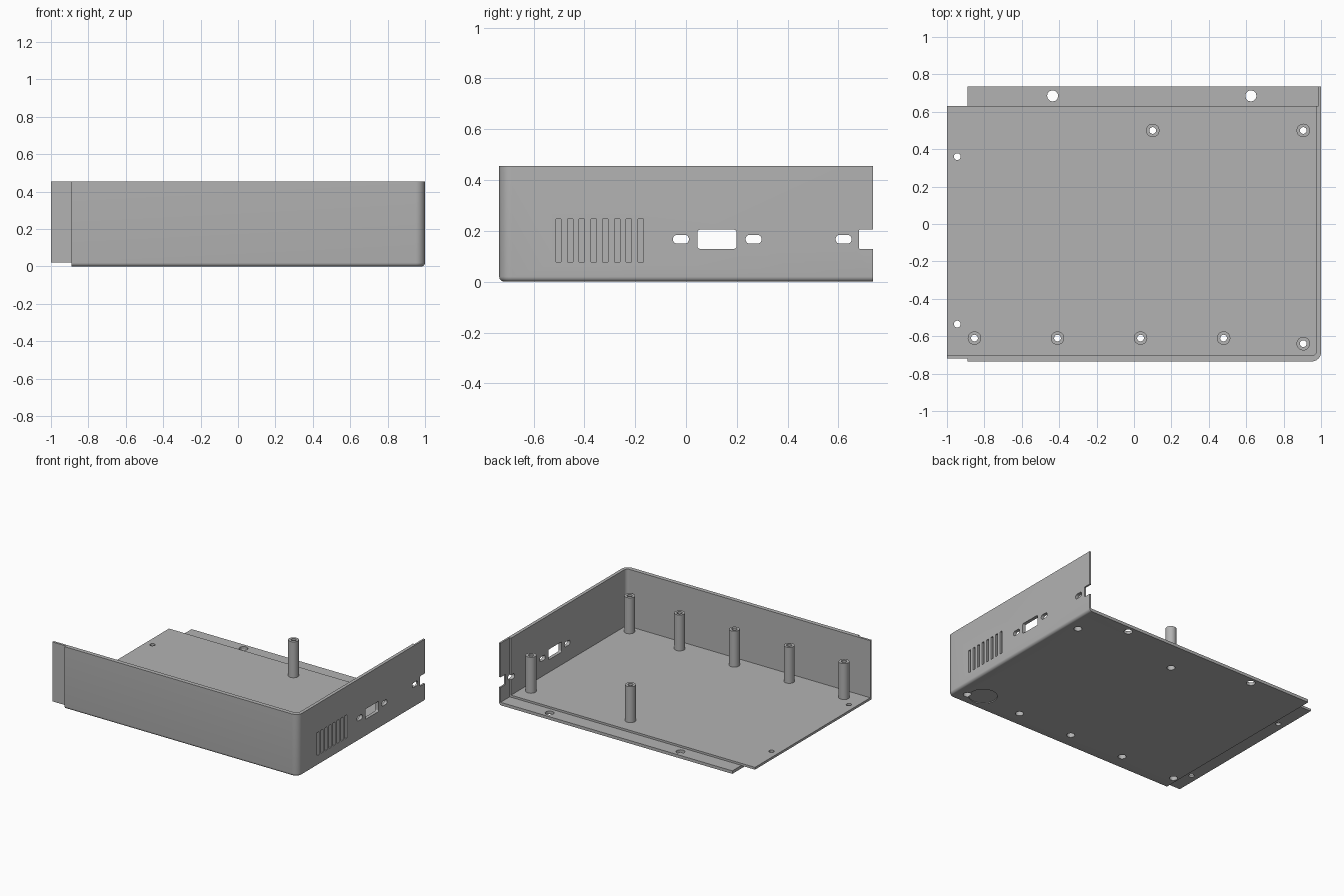
import bpy, bmesh, math
from mathutils import Matrix, Vector

if "Cube" in bpy.data.objects:
    bpy.data.objects.remove(bpy.data.objects["Cube"], do_unlink=True)

grey = bpy.data.materials.new("case grey")
grey.use_nodes = True
COLOUR = (0.45, 0.45, 0.45, 1)
grey.diffuse_color = COLOUR
grey.node_tree.nodes["Principled BSDF"].inputs["Base Color"].default_value = COLOUR

TOP = 0.455


def finish(name, bm):
    bmesh.ops.recalc_face_normals(bm, faces=bm.faces)
    mesh = bpy.data.meshes.new(name)
    bm.to_mesh(mesh)
    bm.free()
    mesh.materials.append(grey)
    obj = bpy.data.objects.new(name, mesh)
    bpy.context.collection.objects.link(obj)
    return obj


def add_box(bm, lo, hi):
    size = [b - a for a, b in zip(lo, hi)]
    mid = [(a + b) / 2 for a, b in zip(lo, hi)]
    mat = Matrix.Translation(mid) @ Matrix.Diagonal((*size, 1))
    return bmesh.ops.create_cube(bm, size=1, matrix=mat)["verts"]


def add_rod(bm, x, y, z0, z1, r, n=32):
    bmesh.ops.create_cone(bm, cap_ends=True, segments=n, radius1=r, radius2=r, depth=z1 - z0,
                          matrix=Matrix.Translation((x, y, (z0 + z1) / 2)))


def corner_box(name, lo, hi, corner, bottom=0):
    """Box with its front-left upright edge and, optionally, bottom edges rounded."""
    bm = bmesh.new()
    add_box(bm, lo, hi)
    at = lambda v, i, val: abs(v.co[i] - val) < 1e-4
    on = lambda e, i, val: all(at(v, i, val) for v in e.verts)
    upright = [e for e in bm.edges if on(e, 0, hi[0]) and on(e, 1, lo[1])]
    bmesh.ops.bevel(bm, geom=upright, offset=corner, segments=10, affect='EDGES', profile=0.5)
    if bottom:
        low = [e for e in bm.edges if on(e, 2, lo[2]) and not on(e, 0, lo[0]) and not on(e, 1, hi[1])]
        bmesh.ops.bevel(bm, geom=low, offset=bottom, segments=6, affect='EDGES', profile=0.5)
    return finish(name, bm)


def slot_x(name, y, z, width, height, r, x0=0.9, x1=1.1):
    """Rounded opening running along x, for cutting the side wall."""
    bm = bmesh.new()
    ring = []
    for k, (sy, sz) in enumerate([(1, 1), (-1, 1), (-1, -1), (1, -1)]):
        for i in range(9):
            a = math.pi / 2 * (k + i / 8)
            ring.append(bm.verts.new((x0, y + sy * (width / 2 - r) + r * math.cos(a),
                                      z + sz * (height / 2 - r) + r * math.sin(a))))
    bmesh.ops.remove_doubles(bm, verts=ring, dist=1e-5)
    face = bm.faces.new([v for v in ring if v.is_valid])
    new = bmesh.ops.extrude_face_region(bm, geom=[face])["geom"]
    bmesh.ops.translate(bm, vec=Vector((x1 - x0, 0, 0)),
                        verts=[g for g in new if isinstance(g, bmesh.types.BMVert)])
    return finish(name, bm)


def boolean(obj, other, op='DIFFERENCE'):
    mod = obj.modifiers.new(op, 'BOOLEAN')
    mod.operation, mod.solver, mod.object = op, 'EXACT', other
    bpy.context.view_layer.objects.active = obj
    bpy.ops.object.modifier_apply(modifier=mod.name)
    bpy.data.objects.remove(other, do_unlink=True)


# Outer layer: floor, front wall and side wall with rounded outside edges
case = corner_box("case_shell", (-0.89, -0.735, 0), (1, 0.735, TOP), 0.05, 0.02)
boolean(case, corner_box("outer_cavity", (-1.5, -0.718, 0.022), (0.987, 1, 1), 0.035))

# Inner layer, shifted to form the lap joint lips
liner = corner_box("liner", (-1, -0.72, 0.02), (0.989, 0.63, TOP), 0.036)
boolean(liner, corner_box("inner_cavity", (-1.5, -0.704, 0.037), (0.976, 1, 1), 0.025))
boolean(case, liner, 'UNION')

# Standoffs
POSTS = [(0.1, 0.5), (0.905, 0.5), (0.905, -0.64)] + [(-0.853 + 0.444 * i, -0.61) for i in range(4)]
for x, y in POSTS:
    bm = bmesh.new()
    add_rod(bm, x, y, 0.03, 0.3, 0.036)
    boolean(case, finish("standoff", bm), 'UNION')

# Screw bores with wider head pockets underneath
for x, y in POSTS:
    for r, z in ((0.018, 0.5), (0.027, 0.2)):
        bm = bmesh.new()
        add_rod(bm, x, y, -0.1, z, r)
        boolean(case, finish("bore", bm))

# Lip holes and the round foot recess
bm = bmesh.new()
for y in (0.36, -0.535):
    add_rod(bm, -0.945, y, -0.1, 0.1, 0.018)
for x in (-0.435, 0.625):
    add_rod(bm, x, 0.685, -0.1, 0.1, 0.03, 12)
add_rod(bm, 0.81, -0.59, -0.1, 0.006, 0.095, 48)
boolean(case, finish("floor_holes", bm))

# Side wall openings: port, screw slots and the half port at the joint
boolean(case, slot_x("port", 0.122, 0.167, 0.155, 0.075, 0.01))
for y in (-0.02, 0.266, 0.62):
    boolean(case, slot_x("port_screw_slot", y, 0.167, 0.063, 0.035, 0.017))
boolean(case, slot_x("joint_port", 0.76, 0.167, 0.16, 0.075, 0.004))

# Blind vent grooves
bm = bmesh.new()
for i in range(8):
    y = -0.502 + 0.0462 * i
    add_box(bm, (0.986, y - 0.0105, 0.077), (1.1, y + 0.0105, 0.246))
boolean(case, finish("vents", bm))

# Smooth the rounded parts, keep edges crisp
bpy.ops.object.select_all(action='DESELECT')
case.select_set(True)
bpy.context.view_layer.objects.active = case
bpy.ops.object.shade_smooth_by_angle(angle=math.radians(30))
